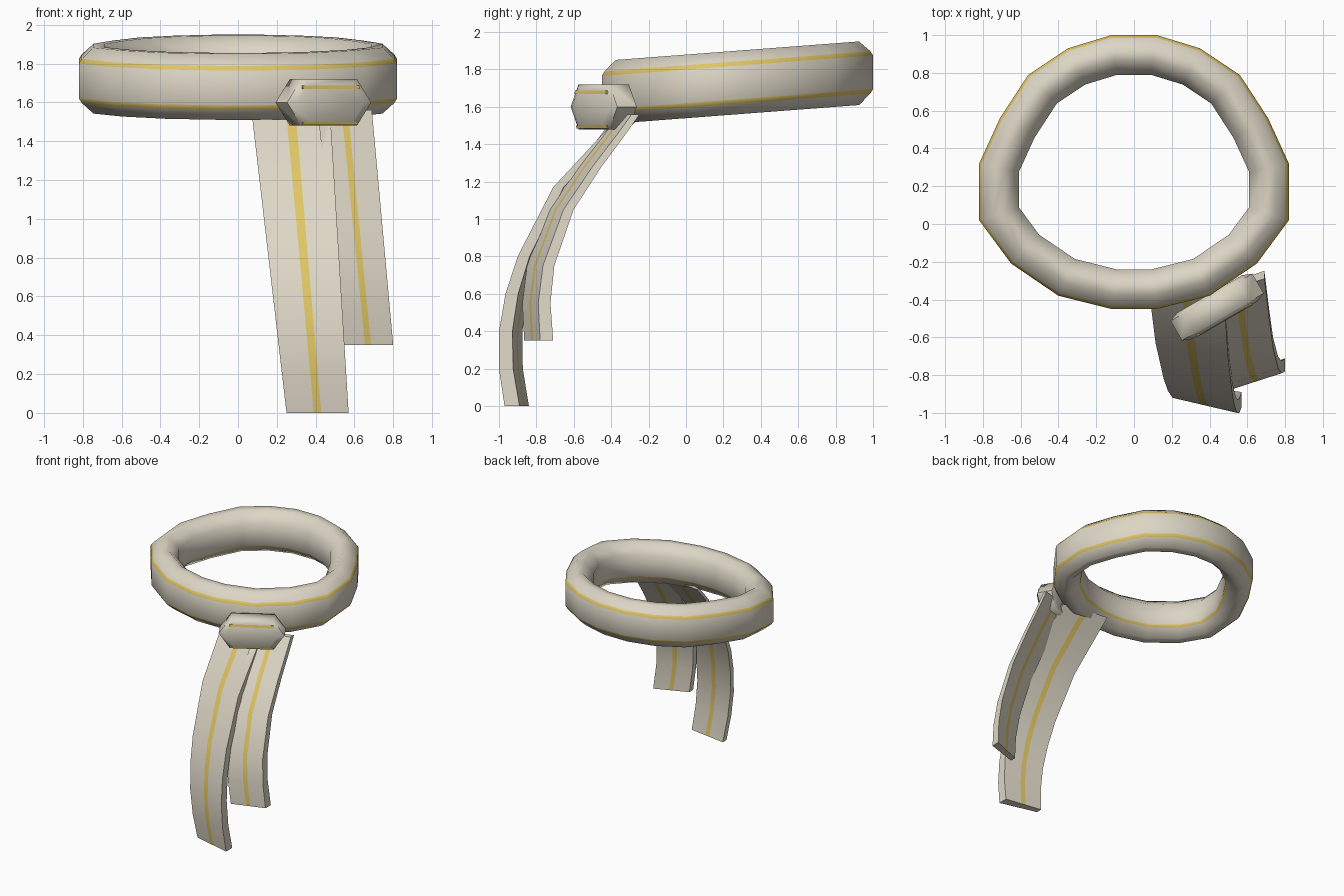
import bpy, math
from mathutils import Vector

if "Cube" in bpy.data.objects:
    bpy.data.objects.remove(bpy.data.objects["Cube"])


def material(name, rgb):
    m = bpy.data.materials.new(name)
    m.diffuse_color = (*rgb, 1)
    m.use_nodes = True
    m.node_tree.nodes["Principled BSDF"].inputs["Base Color"].default_value = m.diffuse_color
    return m


CLOTH = material("cream_cloth", (0.72, 0.67, 0.56))
GOLD = material("gold_trim", (0.74, 0.56, 0.13))


def build(name, verts, faces, mats, angle):
    me = bpy.data.meshes.new(name)
    me.from_pydata(verts, [], faces)
    me.materials.append(CLOTH)
    me.materials.append(GOLD)
    for p, m in zip(me.polygons, mats):
        p.material_index = m
    ob = bpy.data.objects.new(name, me)
    bpy.context.collection.objects.link(ob)
    bpy.ops.object.select_all(action='DESELECT')
    ob.select_set(True)
    bpy.context.view_layer.objects.active = ob
    bpy.ops.object.mode_set(mode='EDIT')
    bpy.ops.mesh.select_all(action='SELECT')
    bpy.ops.mesh.normals_make_consistent(inside=False)
    bpy.ops.object.mode_set(mode='OBJECT')
    bpy.ops.object.shade_smooth_by_angle(angle=math.radians(angle))
    return ob


def loft(rings, closed, gold):
    """Join equal cross-sections; gold holds the section sides that are trim."""
    n, k = len(rings), len(rings[0])
    verts = [v for r in rings for v in r]
    faces, mats = [], []
    for i in range(n if closed else n - 1):
        j = (i + 1) % n
        for s in range(k):
            t = (s + 1) % k
            faces.append((i * k + s, i * k + t, j * k + t, j * k + s))
            mats.append(1 if s in gold else 0)
    if not closed:
        faces += [tuple(range(k)), tuple(range((n - 1) * k, n * k))]
        mats += [0, 0]
    return verts, faces, mats


# Waist band: half outline mirrored, swept with a chamfered section, back raised
half = [(.12, 1), (.35, .93), (.56, .79), (.71, .56), (.82, .32),
        (.82, .02), (.65, -.21), (.4, -.38), (.12, -.45)]
outline = [Vector(p) for p in half] + [Vector((-x, y)) for x, y in reversed(half)]
# (inset from the outer edge, height); narrow sides carry the trim
section = [(0, -.09), (0, .09), (.014, .113), (.075, .17), (.135, .17),
           (.21, .09), (.21, -.09), (.196, -.107), (.135, -.17),
           (.075, -.17), (.014, -.113)]
rings = []
for i, p in enumerate(outline):
    a = (p - outline[i - 1]).normalized()
    b = (outline[(i + 1) % len(outline)] - p).normalized()
    t = (a + b).normalized()
    inward = Vector((t.y, -t.x)) / t.dot(b)
    ring = []
    for d, h in section:
        q = p + inward * d
        ring.append((q.x, q.y, 1.675 + (q.y + .45) * .076 + h))
    rings.append(ring)
build("waist_band", *loft(rings, True, {1, 6, 10}), 60)

# Knot: hexagonal block turned to follow the band
U = Vector((math.cos(math.radians(30)), math.sin(math.radians(30)), 0))
V = Vector((-U.y, U.x, 0))
C = Vector((.44, -.44, 1.6))
hexa = [(-.25, 0), (-.165, .12), (.165, .12), (.25, 0), (.165, -.12), (-.165, -.12)]


def knot_ring(depth, s):
    return [C + U * (u * s) + V * depth + Vector((0, 0, z * s)) for u, z in hexa]


rings = [knot_ring(d, s) for d, s in ((-.08, .8), (-.06, 1), (.06, 1), (.08, .8))]
build("knot", *loft(rings, False, set()), 60)

# Trim plates across the knot front
for name, z0, z1, w in (("knot_trim_upper", .068, .088, .168),
                        ("knot_trim_lower", -.115, -.1, .165)):
    rings = []
    for side in (-1, 1):
        rings.append([C + U * (side * w) + V * d + Vector((0, 0, z))
                      for d, z in ((-.084 if z0 > 0 else -.072, z0),
                                   (-.08 if z0 > 0 else -.076, z1),
                                   (-.074, z1), (-.066, z0))])
    v, f, m = loft(rings, False, set())
    build(name, v, f, [1] * len(f), 30)


# Hanging tails: curved strips with a trim line down the middle, front and back
def tail(name, path, top, bottom, skew, thick):
    ztop, zbot = path[0][0], path[-1][0]
    cols = (0, .44, .56, 1)
    rings = []
    for z, y in path:
        f = (ztop - z) / (ztop - zbot)
        x0 = top[0] + (bottom[0] - top[0]) * f
        x1 = top[1] + (bottom[1] - top[1]) * f
        grow = .6 + .4 * f
        front = [(x0 + (x1 - x0) * c, y + skew * (1 - c), z) for c in cols]
        back = [(x, yy + grow * (thick[0] + (thick[1] - thick[0]) * c), z)
                for (x, yy, _), c in zip(front, cols)]
        rings.append(front + back[::-1])
    build(name, *loft(rings, False, {1, 5}), 40)


tail("long_tail",
     [(1.55, -.35), (1.45, -.45), (1.17, -.71), (.8, -.9), (.6, -.965),
      (.4, -1), (.2, -1), (0, -.97)],
     (.07, .475), (.25, .57), .08, (.05, .08))
tail("short_tail",
     [(1.56, -.29), (1.45, -.37), (1.28, -.5), (1.05, -.655), (.75, -.765),
      (.55, -.79), (.35, -.78)],
     (.41, .69), (.54, .8), -.085, (.05, .07))
